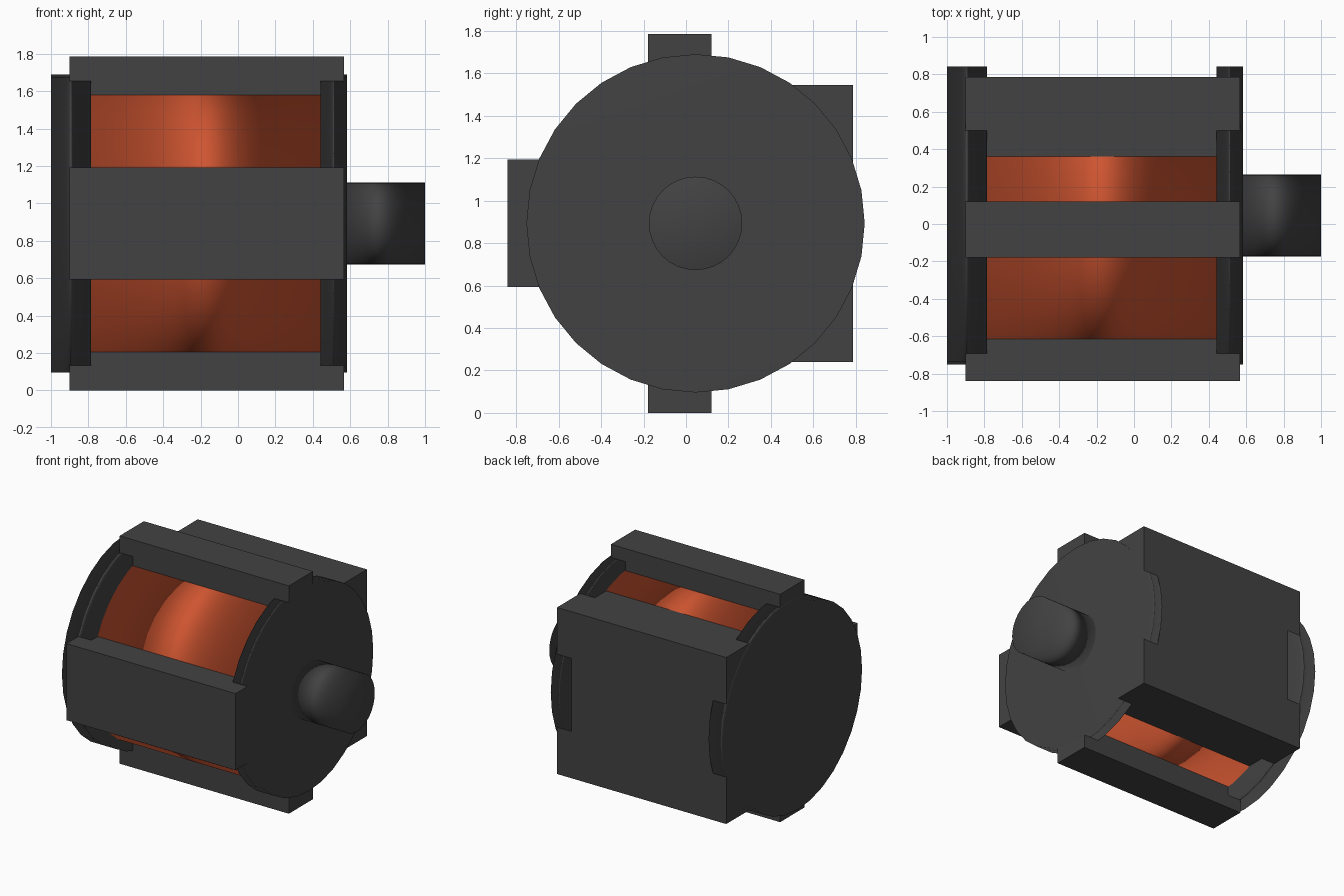
import bpy
import math

if "Cube" in bpy.data.objects:
    bpy.data.objects.remove(bpy.data.objects["Cube"])

CY, CZ = 0.045, 0.893  # motor axis runs along x through this point


def cylinder(name, x0, x1, radius):
    bpy.ops.mesh.primitive_cylinder_add(
        vertices=32, radius=radius, depth=x1 - x0,
        location=((x0 + x1) / 2, CY, CZ), rotation=(0, math.pi / 2, 0))
    ob = bpy.context.object
    ob.name = name
    bpy.ops.object.shade_smooth()
    # soft rims with flat looking caps
    mod = ob.modifiers.new("weighted_normals", 'WEIGHTED_NORMAL')
    mod.mode = 'FACE_AREA'
    return ob


def bar(name, y0, y1, z0, z1, x0=-0.90, x1=0.567):
    bpy.ops.mesh.primitive_cube_add(
        size=1, location=((x0 + x1) / 2, (y0 + y1) / 2, (z0 + z1) / 2))
    ob = bpy.context.object
    ob.name = name
    ob.scale = (x1 - x0, y1 - y0, z1 - z0)
    bpy.ops.object.transform_apply(location=False, rotation=False, scale=True)
    return ob


dark = bpy.data.materials.new("dark_grey")
dark.diffuse_color = (0.055, 0.055, 0.055, 1)
dark.use_nodes = True
dark.node_tree.nodes["Principled BSDF"].inputs["Base Color"].default_value = dark.diffuse_color
copper = bpy.data.materials.new("copper_orange")
copper.diffuse_color = (0.62, 0.09, 0.03, 1)
copper.use_nodes = True
copper.node_tree.nodes["Principled BSDF"].inputs["Base Color"].default_value = copper.diffuse_color

# end plates and output shaft
parts = [
    cylinder("rear_end_plate", -1.0, -0.785, 0.797),
    cylinder("front_end_plate", 0.44, 0.583, 0.797),
    cylinder("shaft", 0.50, 1.0, 0.22),
]

# casing bars: top, bottom, front and the wide mounting block at the back
parts += [
    bar("top_bar", -0.18, 0.12, 1.45, 1.785),
    bar("bottom_bar", -0.18, 0.12, 0.0, 0.335),
    bar("front_bar", -0.84, -0.50, 0.593, 1.193),
    bar("back_block", 0.30, 0.787, 0.24, 1.545),
]
for ob in parts:
    ob.data.materials.append(dark)

# copper winding between the end plates
winding = cylinder("winding", -0.80, 0.46, 0.727)
winding.data.materials.append(copper)
